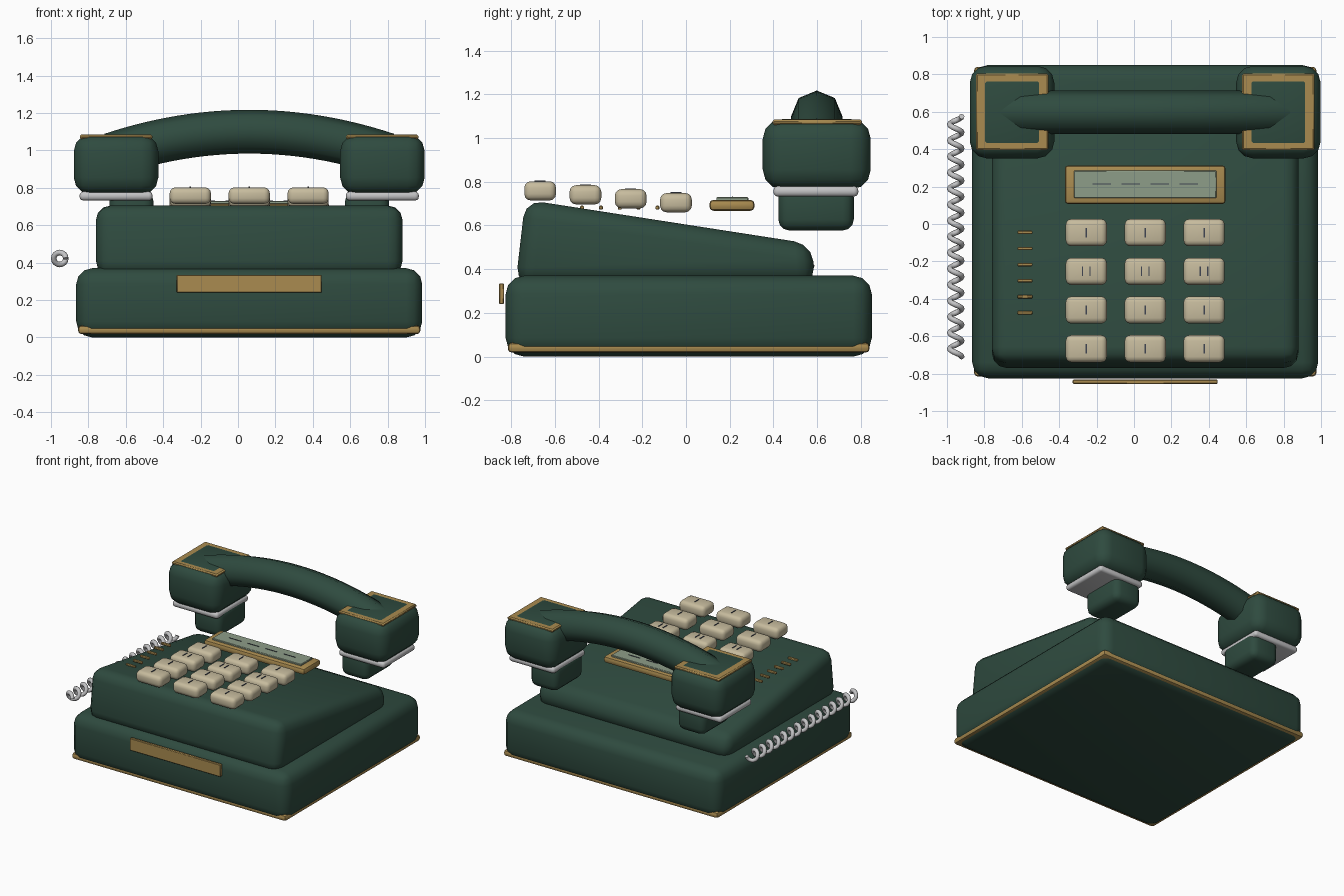
import bpy, bmesh, math
from mathutils import Vector

if "Cube" in bpy.data.objects:
    bpy.data.objects.remove(bpy.data.objects["Cube"], do_unlink=True)


def make_mat(name, rgb):
    m = bpy.data.materials.new(name)
    m.use_nodes = True
    m.diffuse_color = (*rgb, 1)
    m.node_tree.nodes["Principled BSDF"].inputs["Base Color"].default_value = (*rgb, 1)
    return m


GREEN = make_mat("dark green", (0.028, 0.07, 0.05))
GOLD = make_mat("brass", (0.40, 0.26, 0.08))
CREAM = make_mat("cream", (0.57, 0.50, 0.34))
CHROME = make_mat("chrome", (0.55, 0.55, 0.56))
SCREEN = make_mat("screen green", (0.27, 0.34, 0.25))
INK = make_mat("dark ink", (0.05, 0.06, 0.085))


def finish(name, bm, mat, angle=40):
    bmesh.ops.recalc_face_normals(bm, faces=bm.faces)
    me = bpy.data.meshes.new(name)
    bm.to_mesh(me)
    bm.free()
    me.materials.append(mat)
    me.shade_smooth()
    me.set_sharp_from_angle(angle=math.radians(angle))
    ob = bpy.data.objects.new(name, me)
    bpy.context.collection.objects.link(ob)
    return ob


def prism(name, profile, x0, x1, mat, bevel=0, segs=3):
    """Extrude a (y, z) profile along x and round every edge."""
    bm = bmesh.new()
    face = bm.faces.new([bm.verts.new((x0, y, z)) for y, z in profile])
    out = bmesh.ops.extrude_face_region(bm, geom=[face])
    moved = [g for g in out["geom"] if isinstance(g, bmesh.types.BMVert)]
    bmesh.ops.translate(bm, verts=moved, vec=(x1 - x0, 0, 0))
    if bevel:
        bmesh.ops.bevel(bm, geom=bm.edges[:], offset=bevel, segments=segs,
                        profile=0.5, affect='EDGES', clamp_overlap=True)
    return finish(name, bm, mat)


def box(name, x, y, z, mat, bevel=0, segs=3):
    """Rounded box from (min, max) ranges."""
    profile = [(y[0], z[0]), (y[1], z[0]), (y[1], z[1]), (y[0], z[1])]
    return prism(name, profile, x[0], x[1], mat, bevel, segs)


def around(c, size):
    return (c - size / 2, c + size / 2)


def tube(name, pts, radius, sides, mat, angle=60):
    """Sweep a regular polygon along a path."""
    bm = bmesh.new()
    rings = []
    up = Vector((0, 1, 0))
    for i, p in enumerate(pts):
        t = (pts[min(i + 1, len(pts) - 1)] - pts[max(i - 1, 0)]).normalized()
        u = (up - t * up.dot(t)).normalized()
        v = t.cross(u)
        rings.append([bm.verts.new(p + radius * (math.cos(a) * u + math.sin(a) * v))
                      for a in (math.tau * k / sides for k in range(sides))])
    for a, b in zip(rings, rings[1:]):
        for k in range(sides):
            n = (k + 1) % sides
            bm.faces.new((a[k], a[n], b[n], b[k]))
    bm.faces.new(rings[0])
    bm.faces.new(rings[-1])
    return finish(name, bm, mat, angle)


MID = 0.06  # centre line of the telephone, the cord lies beside it

# Base, brass skirt and front plate
box("base", around(MID, 1.85), (-0.825, 0.85), (0, 0.37), GREEN, 0.085)
box("base_trim", around(MID, 1.83), (-0.815, 0.84), (0.018, 0.064), GOLD, 0.018, 2)
box("front_plate", around(MID, 0.775), (-0.855, -0.832), (0.24, 0.335), GOLD, 0.004, 1)

# Sloping body
wedge = [(-0.78, 0.33), (0.592, 0.33), (0.575, 0.515), (-0.735, 0.718)]
prism("sloped_body", wedge, MID - 0.82, MID + 0.82, GREEN, 0.08)

# Keypad: each row steps down with the slope
marks = {0: (0,), 1: (0,), 2: (-0.02, 0.02), 3: (0,)}
for row in range(4):
    y = -0.667 + row * 0.207
    top = 0.802 - row * 0.018
    for col in range(3):
        x = MID + (col - 1) * 0.315
        box(f"key_{row}_{col}", around(x, 0.22), around(y, 0.145),
            (top - 0.088, top), CREAM, 0.03)
        for dx in marks[row]:
            box(f"key_mark_{row}_{col}", around(x + dx, 0.007), around(y, 0.05),
                (top - 0.001, top + 0.004), INK)

# Display with dashes
box("display_frame", around(MID, 0.86), (0.107, 0.313), (0.667, 0.717), GOLD, 0.018, 2)
box("display_screen", around(MID, 0.76), (0.14, 0.285), (0.71, 0.729), SCREEN, 0.003, 1)
for k in range(4):
    box(f"display_dash_{k}", around(MID + (k - 1.5) * 0.155, 0.1), around(0.213, 0.005),
        (0.728, 0.732), INK)

# Speaker slots
for k in range(6):
    box(f"speaker_slot_{k}", around(-0.583, 0.08), around(-0.045 - k * 0.086, 0.018),
        (0.672, 0.69), GOLD, 0.004, 1)

# Handset ends, mirrored about the centre line
for side, s in (("right", -1), ("left", 1)):
    x = MID + s * 0.712
    box(f"{side}_cup", around(x, 0.452), around(0.598, 0.494), (0.765, 1.086), GREEN, 0.09)
    box(f"{side}_cup_trim", around(x, 0.388), around(0.6, 0.41), (1.06, 1.084), GOLD, 0.008, 1)
    box(f"{side}_cup_ring", around(x, 0.39), around(0.594, 0.388), (0.732, 0.78),
        CHROME, 0.02)
    box(f"{side}_cradle_post", around(MID + s * 0.63, 0.235), around(0.595, 0.345),
        (0.577, 0.78), GREEN, 0.05)

# Arched octagonal handle
arc = [Vector((MID + d, 0.598, 1.1 - 0.225 * d * d))
       for d in (-0.74 + 1.48 * i / 24 for i in range(25))]
tube("handset_handle", arc, 0.117, 8, GREEN)

# Coiled cord
TURNS, STEPS = 15, 16
coil = []
for i in range(TURNS * STEPS + 1):
    a = math.tau * i / STEPS
    coil.append(Vector((-0.953 + 0.032 * math.cos(a), -0.71 + 1.285 * i / (TURNS * STEPS),
                        0.422 + 0.032 * math.sin(a))))
tube("coiled_cord", coil, 0.015, 8, CHROME)
